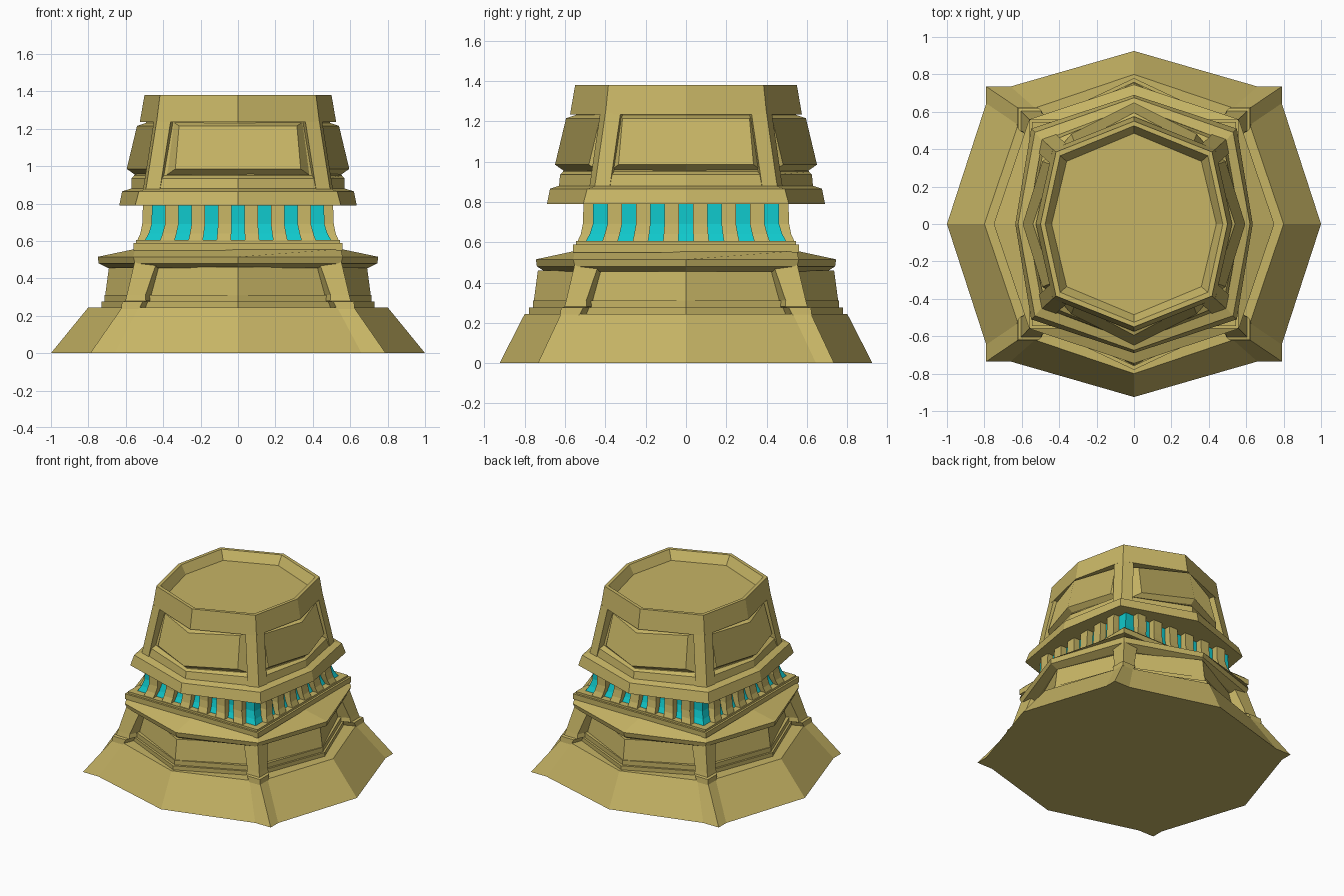
import bpy, bmesh
from math import pi
from mathutils import Matrix

if "Cube" in bpy.data.objects:
    bpy.data.objects.remove(bpy.data.objects["Cube"])


def material(name, rgb):
    m = bpy.data.materials.new(name)
    m.diffuse_color = (*rgb, 1)
    m.use_nodes = True
    m.node_tree.nodes["Principled BSDF"].inputs["Base Color"].default_value = m.diffuse_color
    return m


STONE = material("sandstone", (0.57, 0.46, 0.13))
GLASS = material("teal_glass", (0.005, 0.58, 0.60))


def loft(name, rings, mat=STONE):
    """Closed solid through a stack of equal-length point rings."""
    bm = bmesh.new()
    vs = [[bm.verts.new(p) for p in r] for r in rings]
    n = len(rings[0])
    for a, b in zip(vs, vs[1:]):
        for i in range(n):
            j = (i + 1) % n
            bm.faces.new((a[i], a[j], b[j], b[i]))
    bm.faces.new(vs[0][::-1])
    bm.faces.new(vs[-1])
    bmesh.ops.recalc_face_normals(bm, faces=bm.faces)
    me = bpy.data.meshes.new(name)
    bm.to_mesh(me)
    bm.free()
    me.materials.append(mat)
    ob = bpy.data.objects.new(name, me)
    bpy.context.collection.objects.link(ob)
    return ob


def mirrored(quadrant, z):
    """Full ring from first-quadrant points running from +x axis to before +y axis."""
    pts = []
    for sx, sy, step in ((1, 1, 1), (-1, 1, -1), (-1, -1, 1), (1, -1, -1)):
        for x, y in quadrant[::step]:
            p = (sx * x, sy * y, z)
            if p not in pts and (abs(x) + abs(y)) > 0:
                pts.append(p)
    # +0.0 removes negative zeros so that axis points merge
    out = []
    for p in pts:
        q = tuple(c + 0.0 for c in p)
        if q not in out:
            out.append(q)
    return out


def octo(z, a, b, cx, cy):
    return mirrored([(a, 0), (cx, cy), (0, b)], z)


def octo_stack(name, rows):
    return loft(name, [octo(*r) for r in rows])


def square(z, h):
    return [(h, -h, z), (h, h, z), (-h, h, z), (-h, -h, z)]


def four_corners(name, rings):
    for i, (sx, sy) in enumerate(((1, 1), (-1, 1), (-1, -1), (1, -1))):
        loft(f"{name}_{i + 1}", [[(sx * x, sy * y, z) for x, y, z in r] for r in rings])


# Flared skirt with squared-off corners
def skirt(z, a, b, cx, cy, kx, ky):
    return mirrored([(a, 0), (cx, cy - ky), (cx, cy), (cx - kx, cy), (0, b)], z)


loft("base_skirt", [skirt(0, 1.0, 0.925, 0.79, 0.735, 0.13, 0.09),
                    skirt(0.245, 0.80, 0.80, 0.62, 0.62, 0.09, 0.09)])

# Lower wall with plinth steps and overhanging cap
octo_stack("lower_wall", [
    (0.24, 0.73, 0.78, 0.53, 0.53), (0.275, 0.73, 0.78, 0.53, 0.53),
    (0.275, 0.715, 0.76, 0.52, 0.52), (0.31, 0.715, 0.76, 0.52, 0.52),
    (0.31, 0.71, 0.755, 0.50, 0.50), (0.46, 0.69, 0.735, 0.48, 0.48)])
octo_stack("lower_cap", [
    (0.455, 0.695, 0.70, 0.50, 0.50), (0.48, 0.745, 0.74, 0.55, 0.55),
    (0.515, 0.75, 0.745, 0.56, 0.56), (0.557, 0.55, 0.55, 0.55, 0.55)])


# Lower corner posts with tapered jambs
def low_post(z, c, k):
    return [(c, c, z), (c - k, c, z), (c - k - 0.04, c - 0.1, z),
            (c - 0.2, c - 0.2, z), (c - 0.1, c - k - 0.04, z), (c, c - k, z)]


four_corners("lower_post", [
    low_post(0.235, 0.625, 0.095), low_post(0.275, 0.62, 0.11),
    low_post(0.28, 0.603, 0.11), low_post(0.31, 0.595, 0.10),
    low_post(0.50, 0.55, 0.12)])

# Square plate under the window band
loft("band_plate", [square(0.55, 0.56), square(0.59, 0.56),
                    square(0.59, 0.545), square(0.605, 0.545)])

# Glass core and the slats in front of it
loft("band_glass", [square(0.60, 0.50), square(0.64, 0.478),
                    square(0.69, 0.462), square(0.80, 0.46)], GLASS)
for side in range(4):
    turn = Matrix.Rotation(side * pi / 2, 3, 'Z')
    for k in range(6):
        u = (k - 2.5) * 0.1415
        rings = []
        for z, d, s in ((0.60, 0.54, 1.07), (0.64, 0.522, 1.035),
                        (0.69, 0.512, 1.0), (0.80, 0.508, 1.0)):
            l, r = (u - 0.036) * s, (u + 0.036) * s
            rings.append([turn @ v for v in map(
                lambda p: Matrix.Translation(p).translation,
                ((l, -d, z), (r, -d, z), (r, -0.42, z), (l, -0.42, z)))])
        loft(f"band_slat_{side + 1}_{k + 1}", rings)

# Cornice, step and recessed upper wall
octo_stack("upper_wall", [
    (0.79, 0.635, 0.69, 0.55, 0.51), (0.865, 0.62, 0.675, 0.53, 0.49),
    (0.88, 0.57, 0.63, 0.49, 0.445), (0.935, 0.57, 0.625, 0.475, 0.43),
    (0.95, 0.555, 0.61, 0.44, 0.40), (1.24, 0.49, 0.545, 0.38, 0.345)])

# Top rim with sunken floor
octo_stack("top_rim", [
    (1.235, 0.525, 0.575, 0.435, 0.40), (1.38, 0.50, 0.55, 0.417, 0.385),
    (1.38, 0.475, 0.525, 0.395, 0.365), (1.315, 0.44, 0.485, 0.36, 0.335)])


# Upper corner posts
def high_post(z, cx, cy, w):
    return [(cx, cy, z), (cx - w, cy + 0.35 * w, z), (cx - w - 0.02, cy - 0.07, z),
            (cx - 0.15, cy - 0.15, z), (cx - 0.07, cy - w - 0.02, z),
            (cx + 0.2 * w, cy - w, z)]


four_corners("upper_post", [high_post(0.86, 0.495, 0.455, 0.075),
                            high_post(1.24, 0.435, 0.40, 0.075)])


# Bevelled, creased panels on the four upper sides
def outline(z0, z1, u0, u1, d0, d1, e0, e1):
    return [(-u0, -e0, z0), (0, -d0, z0), (u0, -e0, z0),
            (u1, -e1, z1), (0, -d1, z1), (-u1, -e1, z1)]


for side in range(4):
    o = 0.055 if side % 2 == 0 else 0.0
    e = -0.008 if side % 2 == 0 else 0.0
    back = outline(0.95, 1.235, 0.385, 0.345, 0.545 + o, 0.48 + o, 0.43 + e, 0.37 + e)
    front = outline(0.985, 1.215, 0.335, 0.315, 0.595 + o, 0.54 + o, 0.49 + e, 0.435 + e)
    ob = loft(f"upper_panel_{side + 1}", [back, front])
    ob.data.transform(Matrix.Rotation(side * pi / 2, 4, 'Z'))
